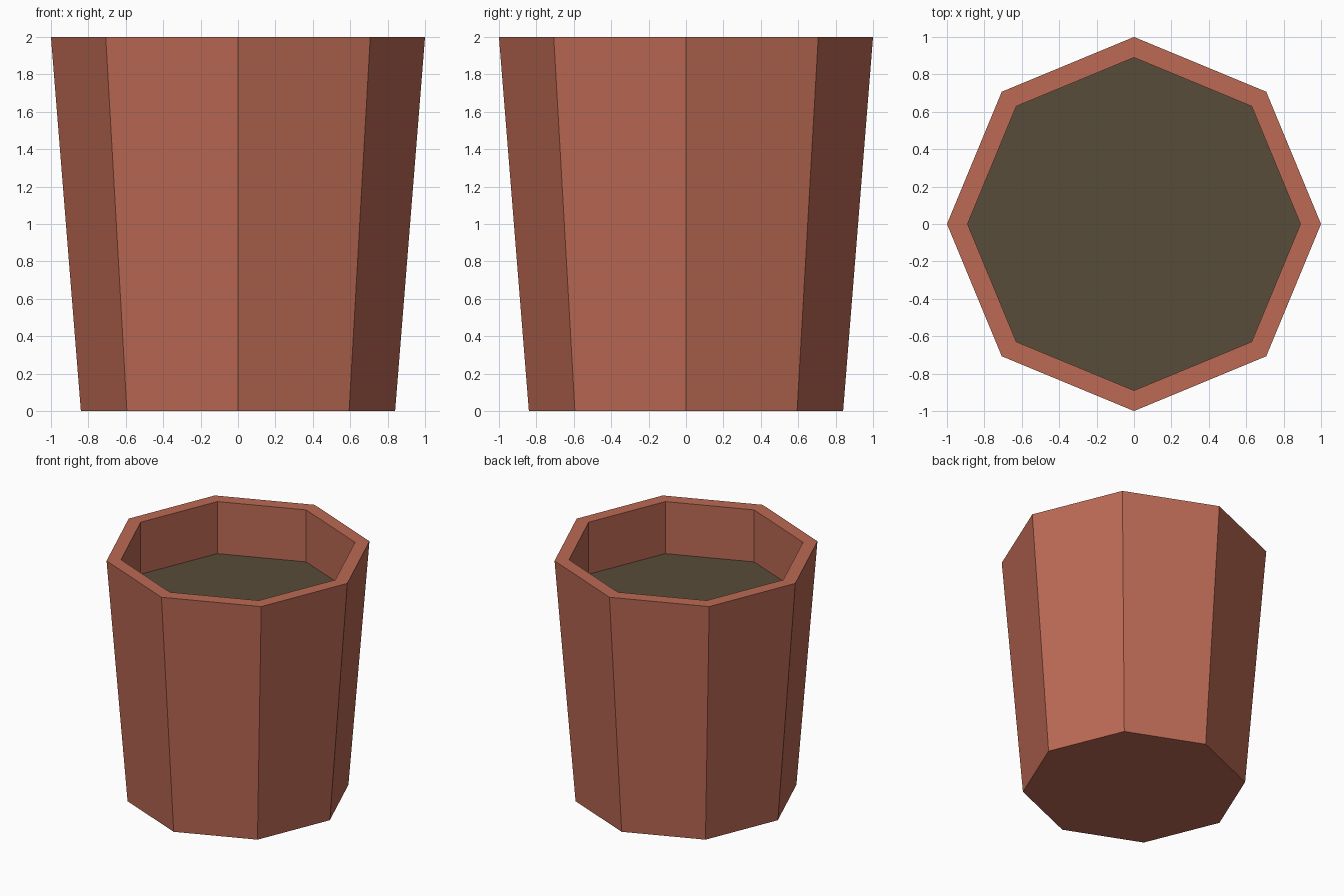
import bpy
import bmesh
import math

if "Cube" in bpy.data.objects:
    bpy.data.objects.remove(bpy.data.objects["Cube"])

SIDES = 8


def material(name, rgb):
    m = bpy.data.materials.new(name)
    m.diffuse_color = (*rgb, 1.0)
    m.use_nodes = True
    m.node_tree.nodes["Principled BSDF"].inputs["Base Color"].default_value = m.diffuse_color
    return m


def ring(bm, radius, z):
    return [bm.verts.new((radius * math.cos(i * math.tau / SIDES),
                          radius * math.sin(i * math.tau / SIDES), z))
            for i in range(SIDES)]


def lathe(name, profile, mat, cap_start=False, cap_end=False):
    """Join octagonal rings of (radius, z) into one flat-faced object."""
    bm = bmesh.new()
    rings = [ring(bm, r, z) for r, z in profile]
    for a, b in zip(rings, rings[1:]):
        for i in range(SIDES):
            j = (i + 1) % SIDES
            bm.faces.new((a[i], a[j], b[j], b[i]))
    if cap_start:
        bm.faces.new(rings[0][::-1])
    if cap_end:
        bm.faces.new(rings[-1])
    me = bpy.data.meshes.new(name)
    bm.to_mesh(me)
    bm.free()
    me.materials.append(mat)
    ob = bpy.data.objects.new(name, me)
    bpy.context.collection.objects.link(ob)
    return ob


terracotta = material("terracotta", (0.503, 0.144, 0.089))
soil_brown = material("soil brown", (0.098, 0.072, 0.041))

# Pot: base, tapered outer wall, flat rim, straight inner wall
lathe("pot", [(0.84, 0), (1.0, 2.0), (0.89, 2.0), (0.89, 1.57)],
      terracotta, cap_start=True)

# Soil surface sunk below the rim
lathe("soil", [(0.89, 1.57)], soil_brown, cap_end=True)
